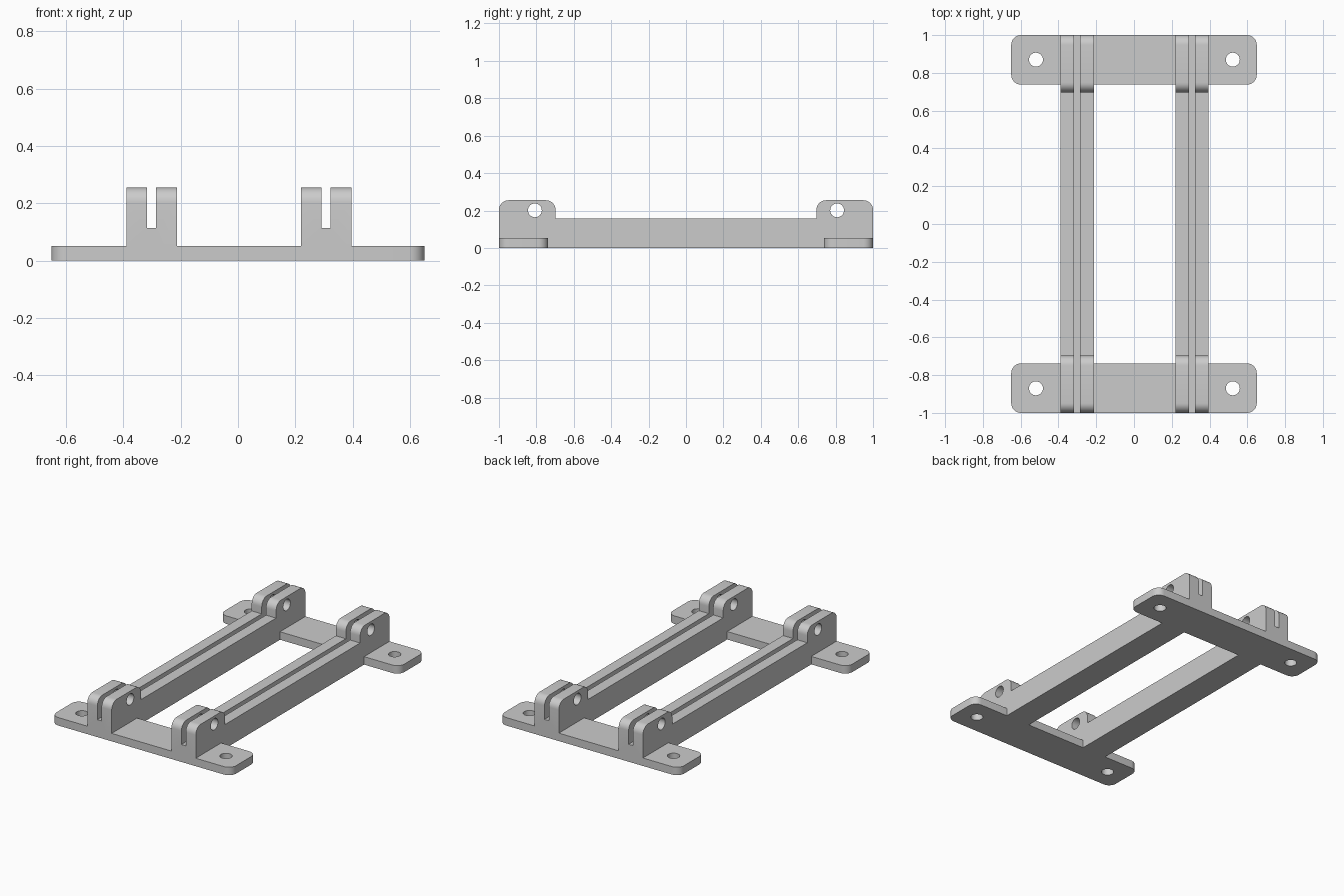
import bpy, bmesh, math
from mathutils import Vector

if "Cube" in bpy.data.objects:
    bpy.data.objects.remove(bpy.data.objects["Cube"])

GREY = bpy.data.materials.new("plain grey")
GREY.diffuse_color = (0.6, 0.6, 0.6, 1)
GREY.use_nodes = True
GREY.node_tree.nodes["Principled BSDF"].inputs["Base Color"].default_value = GREY.diffuse_color

PLATE_H, RAIL_H, LUG_H = 0.052, 0.157, 0.255
RAIL_W, SLOT_W, SLOT_Z = 0.176, 0.031, 0.114
RAIL_X = (-0.301, 0.307)
FILLET, HOLE_R = 0.052, 0.037


def prism(name, outline, start, depth, to_world):
    """Extrude a 2D outline; to_world maps (u, v, w) to x, y, z."""
    bm = bmesh.new()
    low = [bm.verts.new(to_world(u, v, start)) for u, v in outline]
    face = bm.faces.new(low)
    ext = bmesh.ops.extrude_face_region(bm, geom=[face])
    shift = Vector(to_world(0, 0, depth)) - Vector(to_world(0, 0, 0))
    bmesh.ops.translate(bm, vec=shift, verts=[g for g in ext["geom"] if isinstance(g, bmesh.types.BMVert)])
    bmesh.ops.recalc_face_normals(bm, faces=bm.faces)
    mesh = bpy.data.meshes.new(name)
    bm.to_mesh(mesh)
    bm.free()
    mesh.materials.append(GREY)
    obj = bpy.data.objects.new(name, mesh)
    bpy.context.collection.objects.link(obj)
    return obj


def flat(u, v, w):      # outline in plan, extruded upwards
    return (u, v, w)


def side(u, v, w):      # outline in side elevation, extruded along x
    return (w, u, v)


def arc(cu, cv, r, a0, a1, n):
    return [(cu + r * math.cos(math.radians(a0 + (a1 - a0) * i / n)),
             cv + r * math.sin(math.radians(a0 + (a1 - a0) * i / n))) for i in range(n + 1)]


def circle(cu, cv, r):
    return arc(cu, cv, r, 0, 360, 32)[:-1]


def rectangle(u0, u1, v0, v1):
    return [(u0, v0), (u1, v0), (u1, v1), (u0, v1)]


def combine(target, tool, operation):
    mod = target.modifiers.new(operation, "BOOLEAN")
    mod.operation, mod.object, mod.solver = operation, tool, "EXACT"
    bpy.context.view_layer.objects.active = target
    bpy.ops.object.modifier_apply(modifier=mod.name)
    bpy.data.objects.remove(tool)


# Rail side outline: low beam with a rounded lug at each end
back_lug = arc(1 - FILLET, LUG_H - FILLET, FILLET, 0, 90, 8) + \
    arc(0.697 + FILLET, LUG_H - FILLET, FILLET, 90, 180, 8) + [(0.697, RAIL_H)]
rail_outline = [(-1, 0), (1, 0)] + back_lug + [(-y, z) for y, z in reversed(back_lug)]

# Rails with a lengthwise slot and a cross hole through each lug
rails = []
for x in RAIL_X:
    rail = prism("rail", rail_outline, x - RAIL_W / 2, RAIL_W, side)
    slot = prism("slot_cutter", rectangle(x - SLOT_W / 2, x + SLOT_W / 2, -1.1, 1.1), SLOT_Z, 0.3, flat)
    combine(rail, slot, "DIFFERENCE")
    for y in (-0.808, 0.808):
        pin = prism("pin_hole_cutter", circle(y, 0.201, HOLE_R), x - 0.15, 0.3, side)
        combine(rail, pin, "DIFFERENCE")
    rails.append(rail)

# Mounting plates with rounded corners and a screw hole near each end
plates = []
X, Y0, Y1 = 0.65 - FILLET, 0.738 + FILLET, 1 - FILLET
plate_outline = arc(X, Y1, FILLET, 0, 90, 8) + arc(-X, Y1, FILLET, 90, 180, 8) + \
    arc(-X, Y0, FILLET, 180, 270, 8) + arc(X, Y0, FILLET, 270, 360, 8)
for s in (-1, 1):
    plate = prism("mounting_plate", [(x, s * y) for x, y in plate_outline], 0, PLATE_H, flat)
    for x in (-0.519, 0.523):
        screw = prism("screw_hole_cutter", circle(x, s * 0.87, HOLE_R), -0.1, 0.3, flat)
        combine(plate, screw, "DIFFERENCE")
    plates.append(plate)

# Fuse plates and rails into one solid frame
frame = plates[0]
for part in rails + plates[1:]:
    combine(frame, part, "UNION")
frame.name = "mounting_frame"
bpy.ops.object.select_all(action="DESELECT")
frame.select_set(True)
bpy.context.view_layer.objects.active = frame
bpy.ops.object.shade_smooth_by_angle(angle=math.radians(30))
